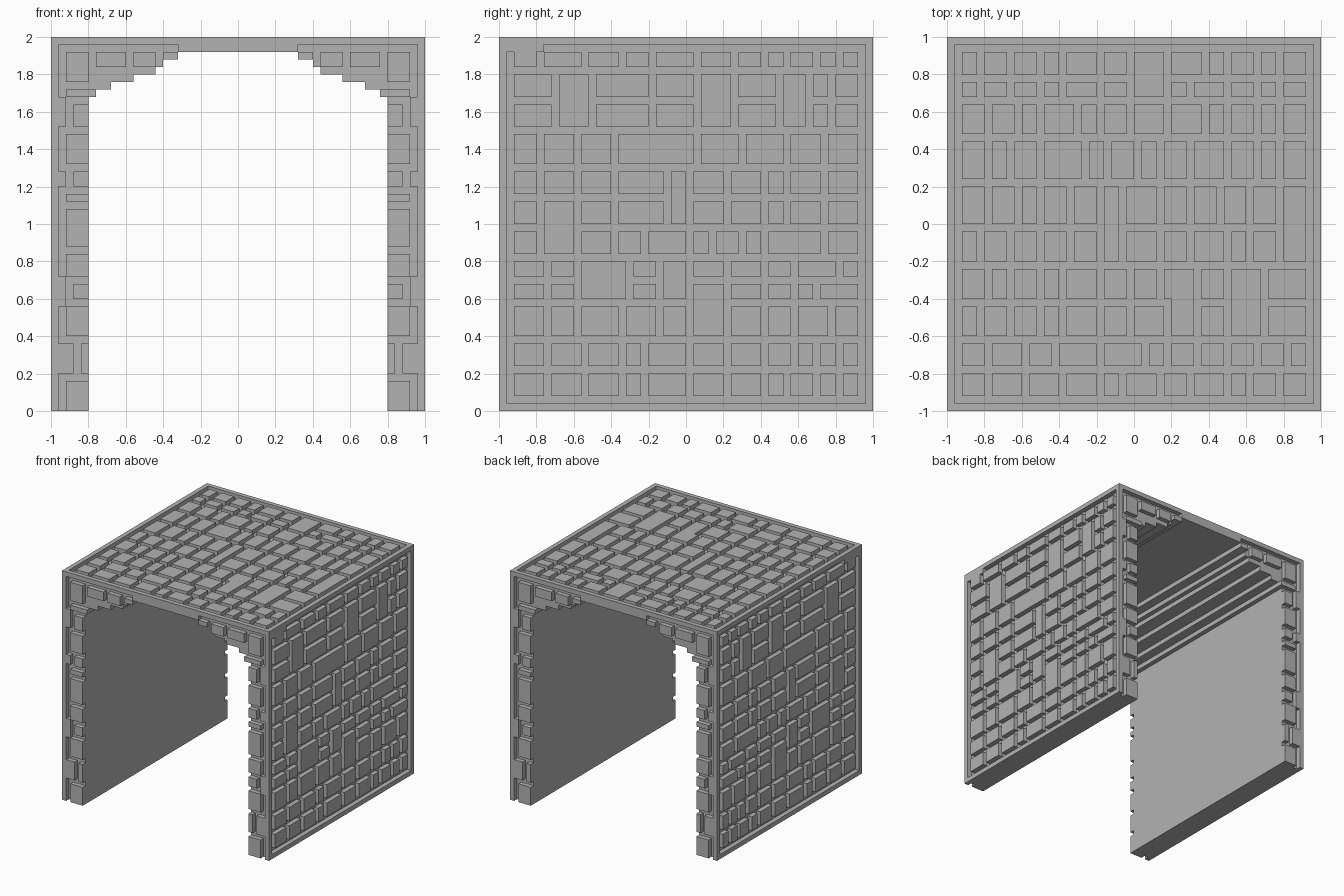
import bpy
import bmesh
from mathutils import Vector

CELL = 0.04          # size of one masonry block unit
HALF = 25            # half of the width and depth, in units
TOP = 50             # full height, in units

default_cube = bpy.data.objects.get("Cube")
if default_cube:
    bpy.data.objects.remove(default_cube, do_unlink=True)

stone = bpy.data.materials.new("grey stone")
stone.use_nodes = True
grey = (0.45, 0.45, 0.45, 1)
stone.diffuse_color = grey
stone.node_tree.nodes["Principled BSDF"].inputs["Base Color"].default_value = grey


def add_box(bm, low, high):
    """Add a box between two corners given in block units."""
    low, high = Vector(low), Vector(high)
    made = bmesh.ops.create_cube(bm, size=1)["verts"]
    for vert in made:
        vert.co = (low + high) / 2 + vert.co * (high - low)


def finish(bm, name, mirror=""):
    """Scale the mesh to world size, make the object and mirror it."""
    bmesh.ops.scale(bm, vec=(CELL, CELL, CELL), verts=bm.verts)
    bmesh.ops.recalc_face_normals(bm, faces=bm.faces)
    mesh = bpy.data.meshes.new(name)
    bm.to_mesh(mesh)
    bm.free()
    mesh.materials.append(stone)
    obj = bpy.data.objects.new(name, mesh)
    bpy.context.collection.objects.link(obj)
    if mirror:
        mod = obj.modifiers.new("mirror", "MIRROR")
        mod.use_axis = [axis in mirror for axis in "xyz"]
        mod.use_mirror_merge = False
    return obj


def course_rects(courses):
    """Yield brick rectangles for stacked courses with one unit of mortar."""
    bottom = 2
    for height, widths in courses:
        left = 2
        for width in widths:
            yield left, bottom, left + width, bottom + height
            left += width + 1
        bottom += height + 1


# Stepped arch shell: half outline, mirrored and extruded front to back
half_outline = [(8, 48), (8, 47), (10, 47), (10, 46), (11, 46), (11, 45),
                (14, 45), (14, 44), (17, 44), (17, 43), (19, 43), (19, 42),
                (20, 42), (20, 0), (24, 0), (24, 49)]
outline = half_outline + [(-x, z) for x, z in reversed(half_outline)]
bm = bmesh.new()
face = bm.faces.new([bm.verts.new((x, 1 - HALF, z)) for x, z in outline])
grown = bmesh.ops.extrude_face_region(bm, geom=[face])["geom"]
moved = [item for item in grown if isinstance(item, bmesh.types.BMVert)]
bmesh.ops.translate(bm, vec=(0, 2 * (HALF - 1), 0), verts=moved)
finish(bm, "arch_shell")

# Raised frame along the outer edges
bm = bmesh.new()
inner = HALF - 1
add_box(bm, (inner, inner, 0), (HALF, HALF, TOP))          # corner post
add_box(bm, (inner, 0, TOP - 1), (HALF, inner, TOP))       # side top rail
add_box(bm, (inner, 0, 0), (HALF, inner, 1))               # side foot rail
add_box(bm, (0, inner, TOP - 1), (inner, HALF, TOP))       # end top rail
add_box(bm, (0, inner, TOP - 2), (8, HALF, TOP - 1))       # lintel lip
for low, high, reach in [(5, 9, 22), (14, 18, 23), (30, 32, 23), (38, 42, 23)]:
    add_box(bm, (reach, inner, low), (inner, HALF, high))  # toothed post edge
finish(bm, "edge_frame", "xy")

# Bricks around the two open ends: inner x, low z, outer x, high z
end_bricks = [(20, 0, 23, 4), (20, 5, 21, 9), (20, 10, 23, 14),
              (20, 15, 22, 17), (20, 18, 23, 21), (20, 22, 23, 27),
              (20, 28, 23, 29), (20, 30, 22, 32), (20, 33, 23, 37),
              (20, 38, 22, 41), (19, 42, 23, 43), (20, 44, 23, 48),
              (15, 46, 19, 48), (11, 46, 14, 48), (8, 47, 10, 48)]
bm = bmesh.new()
for x0, z0, x1, z1 in end_bricks:
    add_box(bm, (x0, inner, z0), (x1, HALF, z1))
finish(bm, "opening_bricks", "xy")

# Side wall bricks: courses from the ground up as (height, brick widths)
wall_courses = [
    (3, (4, 4, 4, 2, 5, 4, 4, 2, 3, 2, 2)),
    (3, (4, 4, 4, 2, 5, 4, 4, 3, 2, 2, 2)),
    (4, (4, 3, 5, 4, 3, 4, 4, 3, 4, 3)),
    (2, (4, 3, 6, 3, 3, 4, 4, 3, 2, 5)),
    (2, (4, 3, 6, 3, 3, 4, 4, 3, 5, 2)),
    (3, (3, 4, 4, 3, 5, 2, 3, 2, 7, 4)),
    (3, (3, 4, 4, 6, 2, 4, 4, 2, 4, 4)),
    (3, (3, 4, 4, 6, 2, 4, 4, 2, 4, 4)),
    (4, (3, 4, 4, 10, 5, 5, 4, 4)),
    (3, (5, 4, 7, 5, 4, 5, 3, 2, 3)),
    (3, (5, 4, 7, 5, 4, 5, 3, 2, 3)),
    (2, (3, 5, 4, 3, 5, 4, 3, 2, 3, 2, 2)),
]
# Tall stones bridging two courses, and the thickened frame corner
wall_bridges = [(27, 41, 31, 42), (38, 41, 41, 42), (23, 28, 25, 29),
                (26, 14, 30, 15), (22, 17, 25, 18), (11, 17, 17, 18),
                (6, 24, 10, 25), (8, 41, 12, 42), (1, 48, 6, 49)]
bm = bmesh.new()
for y0, z0, y1, z1 in list(course_rects(wall_courses)) + wall_bridges:
    add_box(bm, (inner, y0 - HALF, z0), (HALF, y1 - HALF, z1))
finish(bm, "wall_bricks", "x")

# Roof bricks: courses from front to back
roof_courses = [
    (3, (3, 4, 4, 4, 2, 4, 3, 4, 2, 3, 3)),
    (3, (3, 4, 3, 5, 5, 2, 3, 3, 3, 3, 2)),
    (4, (2, 3, 3, 2, 4, 3, 4, 3, 3, 4, 5)),
    (4, (3, 2, 3, 2, 4, 3, 3, 4, 3, 4, 5)),
    (4, (2, 3, 3, 3, 3, 2, 4, 3, 4, 2, 3, 3)),
    (5, (3, 3, 2, 3, 3, 2, 4, 3, 3, 3, 3, 3)),
    (5, (3, 2, 3, 5, 2, 3, 2, 3, 4, 3, 2, 3)),
    (4, (3, 3, 2, 4, 2, 3, 4, 4, 2, 3, 2, 3)),
    (2, (2, 3, 3, 2, 4, 3, 4, 2, 4, 3, 2, 3)),
    (3, (2, 3, 3, 2, 4, 3, 4, 4, 2, 3, 2, 3)),
]
roof_bridges = [(25, 44, 29, 45), (21, 24, 23, 25), (45, 24, 48, 25),
                (38, 14, 42, 15), (30, 14, 33, 15)]
bm = bmesh.new()
for x0, y0, x1, y1 in list(course_rects(roof_courses)) + roof_bridges:
    add_box(bm, (x0 - HALF, y0 - HALF, TOP - 1), (x1 - HALF, y1 - HALF, TOP))
finish(bm, "roof_bricks")
